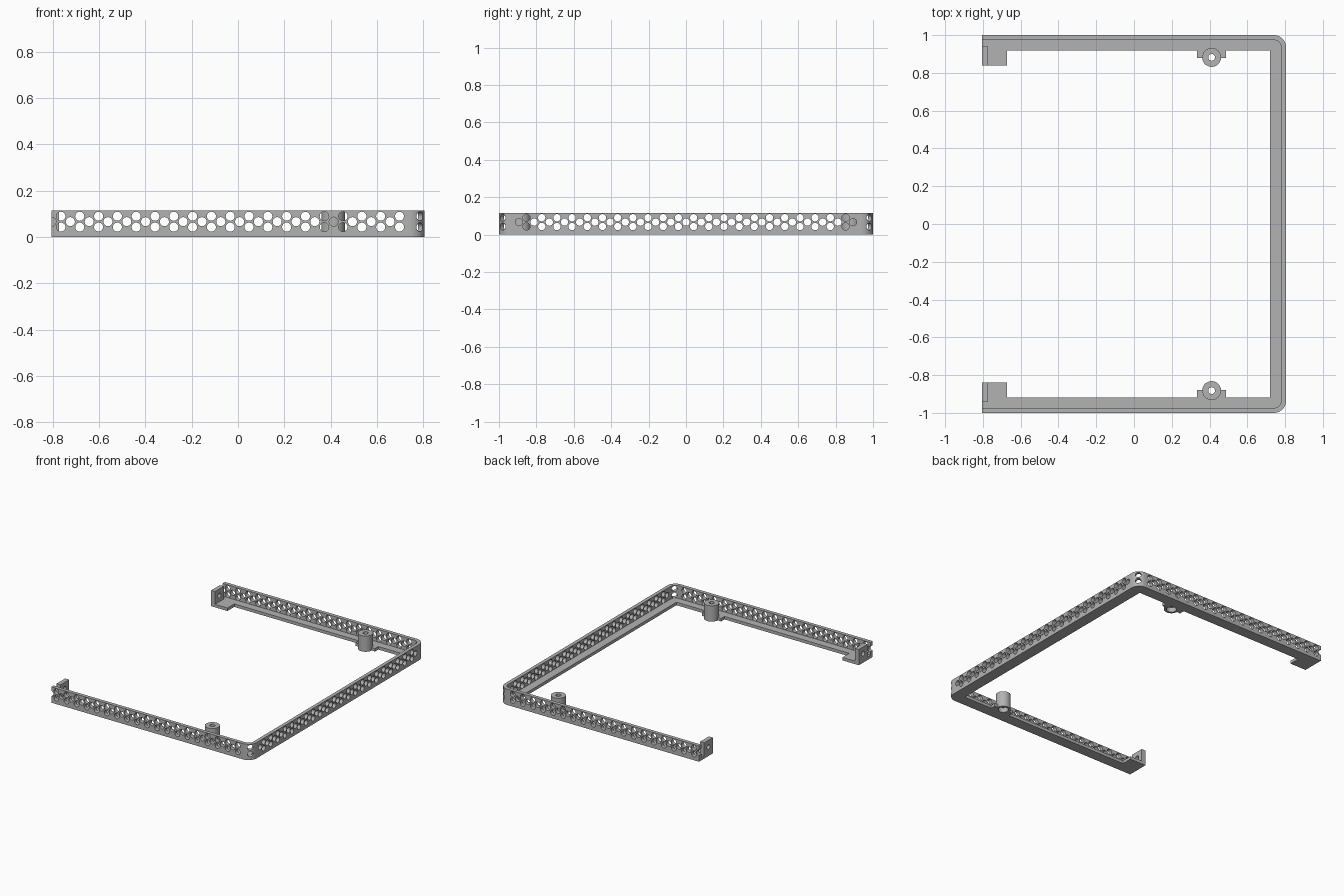
import bpy
import bmesh
import math
from mathutils import Matrix, Vector

cube = bpy.data.objects.get("Cube")
if cube:
    bpy.data.objects.remove(cube, do_unlink=True)

# Overall sizes
X, Y, H = 0.805, 1.0, 0.115
WALL, FLOOR, RADIUS = 0.026, 0.022, 0.065
PITCH, HOLE = 0.0812, 0.0195
ROWS = (0.043, 0.09)
MID = 0.0665
BOSS_X, BOSS_Y = 0.411, 0.882

grey = bpy.data.materials.new("plain grey")
grey.use_nodes = True
grey.diffuse_color = (0.45, 0.45, 0.45, 1)
grey.node_tree.nodes["Principled BSDF"].inputs["Base Color"].default_value = grey.diffuse_color


def finish(name, bm):
    bmesh.ops.recalc_face_normals(bm, faces=bm.faces)
    mesh = bpy.data.meshes.new(name)
    bm.to_mesh(mesh)
    bm.free()
    mesh.materials.append(grey)
    obj = bpy.data.objects.new(name, mesh)
    bpy.context.collection.objects.link(obj)
    return obj


def prism(name, outline, z0, z1):
    """Extrude a plan outline from z0 to z1."""
    bm = bmesh.new()
    face = bm.faces.new([bm.verts.new((x, y, z0)) for x, y in outline])
    top = bmesh.ops.extrude_face_region(bm, geom=[face])["geom"]
    bmesh.ops.translate(bm, vec=(0, 0, z1 - z0),
                        verts=[v for v in top if isinstance(v, bmesh.types.BMVert)])
    return finish(name, bm)


def rods(name, items, segments=24):
    """Cylinders given as (centre, axis, radius, length)."""
    bm = bmesh.new()
    for centre, axis, radius, length in items:
        turn = Vector(axis).to_track_quat("Z", "Y").to_matrix().to_4x4()
        bmesh.ops.create_cone(bm, cap_ends=True, segments=segments, radius1=radius,
                              radius2=radius, depth=length,
                              matrix=Matrix.Translation(centre) @ turn)
    return finish(name, bm)


def cut(obj, cutter):
    mod = obj.modifiers.new("cut", "BOOLEAN")
    mod.operation = "DIFFERENCE"
    mod.solver = "EXACT"
    mod.object = cutter
    bpy.context.view_layer.objects.active = obj
    bpy.ops.object.modifier_apply(modifier=mod.name)


def u_path(inset):
    """Open U in plan with rounded corners, inset from the outside."""
    r, steps = RADIUS - inset, 16
    half = [(-X, Y - inset)]
    for i in range(steps + 1):
        a = math.pi / 2 * (1 - i / steps)
        half.append((X - RADIUS + r * math.cos(a), Y - RADIUS + r * math.sin(a)))
    return half + [(x, -y) for x, y in reversed(half)]


# Perforated upright wall
wall = prism("perforated_wall", u_path(0) + u_path(WALL)[::-1], 0, H)
holes = []
for side in (-1, 1):
    wy = side * (Y - WALL / 2)
    for k in range(19):
        holes.append(((-X + k * PITCH, wy, MID), (0, 1, 0), HOLE, 0.08))
        for z in ROWS:
            holes.append(((-X + (k + 0.5) * PITCH, wy, z), (0, 1, 0), HOLE, 0.08))
    # Diagonal pair on the rounded corner
    reach = (RADIUS - WALL / 2) * math.sqrt(0.5)
    for z in ROWS:
        holes.append(((X - RADIUS + reach, side * (Y - RADIUS + reach), z),
                      (1, side, 0), HOLE, 0.06))
for k in range(23):
    holes.append(((X - WALL / 2, (k - 11) * PITCH, MID), (1, 0, 0), HOLE, 0.08))
for k in range(22):
    for z in ROWS:
        holes.append(((X - WALL / 2, (k - 10.5) * PITCH, z), (1, 0, 0), HOLE, 0.08))
hole_cutter = rods("hole_cutter", holes)
cut(wall, hole_cutter)

# Flat bottom flange with end tabs and boss pads
inner = [(-X, 0.84), (-0.673, 0.84), (-0.673, 0.918), (0.333, 0.918), (0.333, 0.88),
         (0.488, 0.88), (0.488, 0.918), (0.72, 0.918)]
inner += [(x, -y) for x, y in reversed(inner)]
flange = prism("bottom_flange", u_path(WALL) + inner[::-1], 0, FLOOR)

# Screw bosses with a bore and a wider recess underneath
bores = rods("bore_cutter", [((BOSS_X, s * BOSS_Y, H / 2), (0, 0, 1), 0.018, 0.3) for s in (-1, 1)])
recesses = rods("recess_cutter", [((BOSS_X, s * BOSS_Y, 0), (0, 0, 1), 0.034, 0.07) for s in (-1, 1)])
bosses = [rods(name, [((BOSS_X, s * BOSS_Y, H / 2), (0, 0, 1), 0.05, H)], 48)
          for name, s in (("front_boss", -1), ("back_boss", 1))]
for part in bosses + [flange]:
    cut(part, bores)
    cut(part, recesses)

# Upright end plates with a screw hole
plate_holes = rods("plate_hole_cutter",
                   [((-X, s * 0.89, MID), (1, 0, 0), 0.017, 0.2) for s in (-1, 1)])
for name, s in (("front_end_plate", -1), ("back_end_plate", 1)):
    plate = prism(name, [(-X, s * 0.84), (-0.773, s * 0.84), (-0.773, s * 0.94), (-X, s * 0.94)],
                  FLOOR, H)
    cut(plate, plate_holes)

for helper in (hole_cutter, bores, recesses, plate_holes):
    bpy.data.objects.remove(helper, do_unlink=True)

# Smooth the round bosses, keeping their rims sharp
bpy.ops.object.select_all(action="DESELECT")
for boss in bosses:
    boss.select_set(True)
bpy.context.view_layer.objects.active = bosses[0]
bpy.ops.object.shade_smooth_by_angle(angle=math.radians(35))
